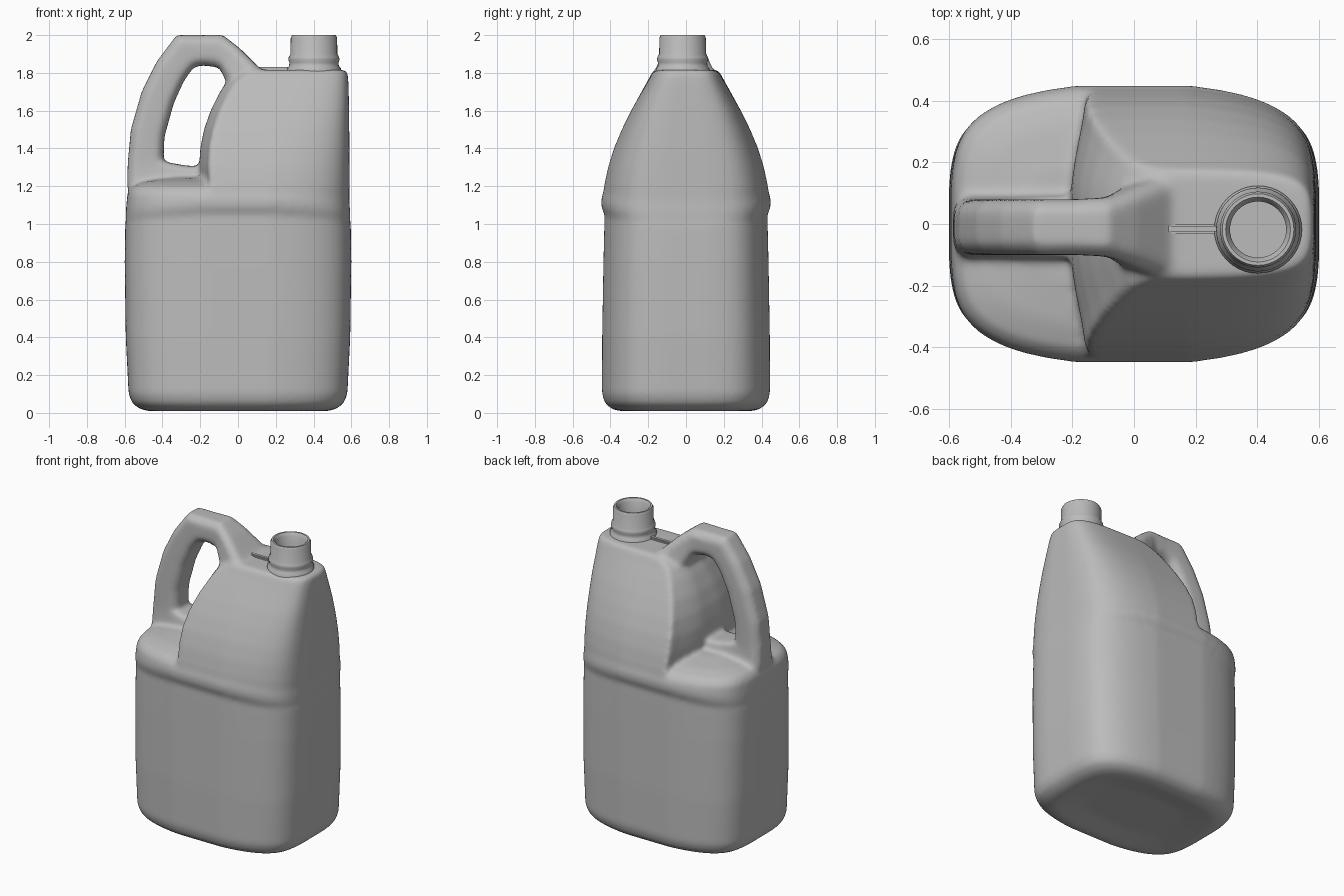
import bpy, bmesh, math
from mathutils import Vector

cube = bpy.data.objects.get("Cube")
if cube:
    bpy.data.objects.remove(cube, do_unlink=True)

plastic = bpy.data.materials.new("grey plastic")
plastic.use_nodes = True
plastic.diffuse_color = (0.5, 0.5, 0.5, 1)
plastic.node_tree.nodes["Principled BSDF"].inputs["Base Color"].default_value = (0.5, 0.5, 0.5, 1)


def loft(bm, rings):
    """Skin a list of equal rings and close both ends."""
    rows = [[bm.verts.new(p) for p in ring] for ring in rings]
    n = len(rows[0])
    for a, b in zip(rows, rows[1:]):
        for i in range(n):
            j = (i + 1) % n
            bm.faces.new((a[i], a[j], b[j], b[i]))
    bm.faces.new(rows[0][::-1])
    bm.faces.new(rows[-1])


def section(z, hx, hy, left=-9, bow=0.2, arch=0, power=6, n=96):
    """Rectangle with bowed sides and round corners; left adds a scooped cut, arch drops the ends."""
    ring = []
    for i in range(n):
        t = math.tau * (i + 0.5) / n
        c, s = math.cos(t), math.sin(t)
        u = math.copysign(abs(c) ** (2 / power), c)
        v = math.copysign(abs(s) ** (2 / power), s)
        x = hx * u * (1 - 0.05 * v * v)
        y = hy * v * (1 - bow * u * u)
        ring.append(Vector((max(x, left + 0.05 * v * v), y, z - arch * u * u)))
    return ring


def finish(bm, name):
    bmesh.ops.recalc_face_normals(bm, faces=bm.faces)
    mesh = bpy.data.meshes.new(name)
    bm.to_mesh(mesh)
    bm.free()
    mesh.materials.append(plastic)
    obj = bpy.data.objects.new(name, mesh)
    bpy.context.collection.objects.link(obj)
    bpy.ops.object.select_all(action="DESELECT")
    obj.select_set(True)
    bpy.context.view_layer.objects.active = obj
    return obj


body = bmesh.new()

# Lower tank with recessed label panel and shelf: height, half width, half depth
tank = [(0.03, 0.3, 0.2), (0.008, 0.47, 0.35), (0.02, 0.52, 0.4), (0.05, 0.562, 0.437),
        (0.1, 0.582, 0.454), (0.4, 0.597, 0.453), (0.8, 0.603, 0.446), (1.0, 0.6, 0.441)]
rim = [(1.05, 0.597, 0.439), (1.095, 0.597, 0.457), (1.13, 0.595, 0.459)]
shelf = [(1.165, 0.588, 0.448), (1.2, 0.565, 0.415), (1.225, 0.5, 0.34), (1.245, 0.36, 0.2)]
loft(body, [section(*row) for row in tank]
     + [section(*row, arch=0.04) for row in rim]
     + [section(*row) for row in shelf])

# Tapered shoulder with scooped left face: height, half width, half depth, left cut, bow
shoulder = [(1.0, 0.55, 0.40, -0.15, 0.2), (1.1, 0.592, 0.452, -0.18, 0.2),
            (1.2, 0.593, 0.442, -0.2, 0.19), (1.3, 0.593, 0.42, -0.21, 0.18),
            (1.4, 0.593, 0.388, -0.205, 0.17), (1.5, 0.592, 0.345, -0.185, 0.15),
            (1.6, 0.591, 0.294, -0.15, 0.12), (1.7, 0.589, 0.238, -0.1, 0.1),
            (1.76, 0.587, 0.203, -0.06, 0.07), (1.8, 0.583, 0.182, 0.0, 0.05),
            (1.816, 0.575, 0.17, 0.06, 0.05)]
loft(body, [section(*row) for row in shoulder])

# Handle swept between outer and inner edges: outer x, z, inner x, z, half thickness
grip = [(-0.55, 1.1, -0.15, 1.1, 0.1), (-0.587, 1.2, -0.15, 1.3, 0.1),
        (-0.585, 1.27, -0.28, 1.31, 0.093), (-0.583, 1.33, -0.395, 1.33, 0.09),
        (-0.567, 1.5, -0.39, 1.46, 0.09), (-0.51, 1.7, -0.34, 1.64, 0.09),
        (-0.43, 1.86, -0.285, 1.76, 0.09), (-0.325, 2.0, -0.235, 1.83, 0.09),
        (-0.2, 2.0, -0.19, 1.84, 0.09), (-0.08, 2.0, -0.1, 1.83, 0.095),
        (0.01, 1.93, -0.06, 1.75, 0.125), (0.11, 1.83, 0.0, 1.65, 0.165),
        (0.17, 1.78, 0.1, 1.62, 0.16)]
rings = []
for ox, oz, ix, iz, w in grip:
    outer, inner = Vector((ox, -0.01, oz)), Vector((ix, -0.01, iz))
    mid, half = (outer + inner) / 2, (outer - inner) / 2
    bevel = max(0.4, 1 - 0.035 / half.length)
    k = w - 0.035
    rings.append([mid + half * a + Vector((0, b, 0)) for a, b in
                  ((1, -k), (1, k), (bevel, w), (-bevel, w),
                   (-1, k), (-1, -k), (-bevel, -w), (bevel, -w))])
loft(body, rings)

# Fuse and soften the moulded shell
shell = finish(body, "bottle_body")
fuse = shell.modifiers.new("fuse", "REMESH")
fuse.mode = "VOXEL"
fuse.voxel_size = 0.0135
soft = shell.modifiers.new("soften", "SMOOTH")
soft.factor = 0.5
soft.iterations = 14
for mod in ("fuse", "soften"):
    bpy.ops.object.modifier_apply(modifier=mod)
bpy.ops.object.shade_smooth()

# Open neck turned from a radius and height profile
neck = bmesh.new()
profile = [(0.142, 1.79), (0.142, 1.825), (0.132, 1.835), (0.13, 1.855), (0.136, 1.87),
           (0.133, 1.885), (0.124, 1.9), (0.123, 1.985), (0.116, 2.0), (0.105, 2.0),
           (0.091, 1.98), (0.091, 1.84)]
loft(neck, [[Vector((0.402 + r * math.cos(math.tau * i / 40),
                     -0.018 + r * math.sin(math.tau * i / 40), z)) for i in range(40)]
            for r, z in profile])
finish(neck, "neck")
bpy.ops.object.shade_smooth_by_angle(angle=math.radians(50))

# Mould seam rib beside the neck
rib = bmesh.new()
bmesh.ops.create_cube(rib, size=1)
for v in rib.verts:
    v.co = Vector((0.19 + v.co.x * 0.2, -0.015 + v.co.y * 0.03, 1.815 + v.co.z * 0.03))
bmesh.ops.bevel(rib, geom=rib.edges[:], offset=0.006, segments=2, affect="EDGES")
finish(rib, "seam_rib")
bpy.ops.object.shade_smooth_by_angle(angle=math.radians(40))
